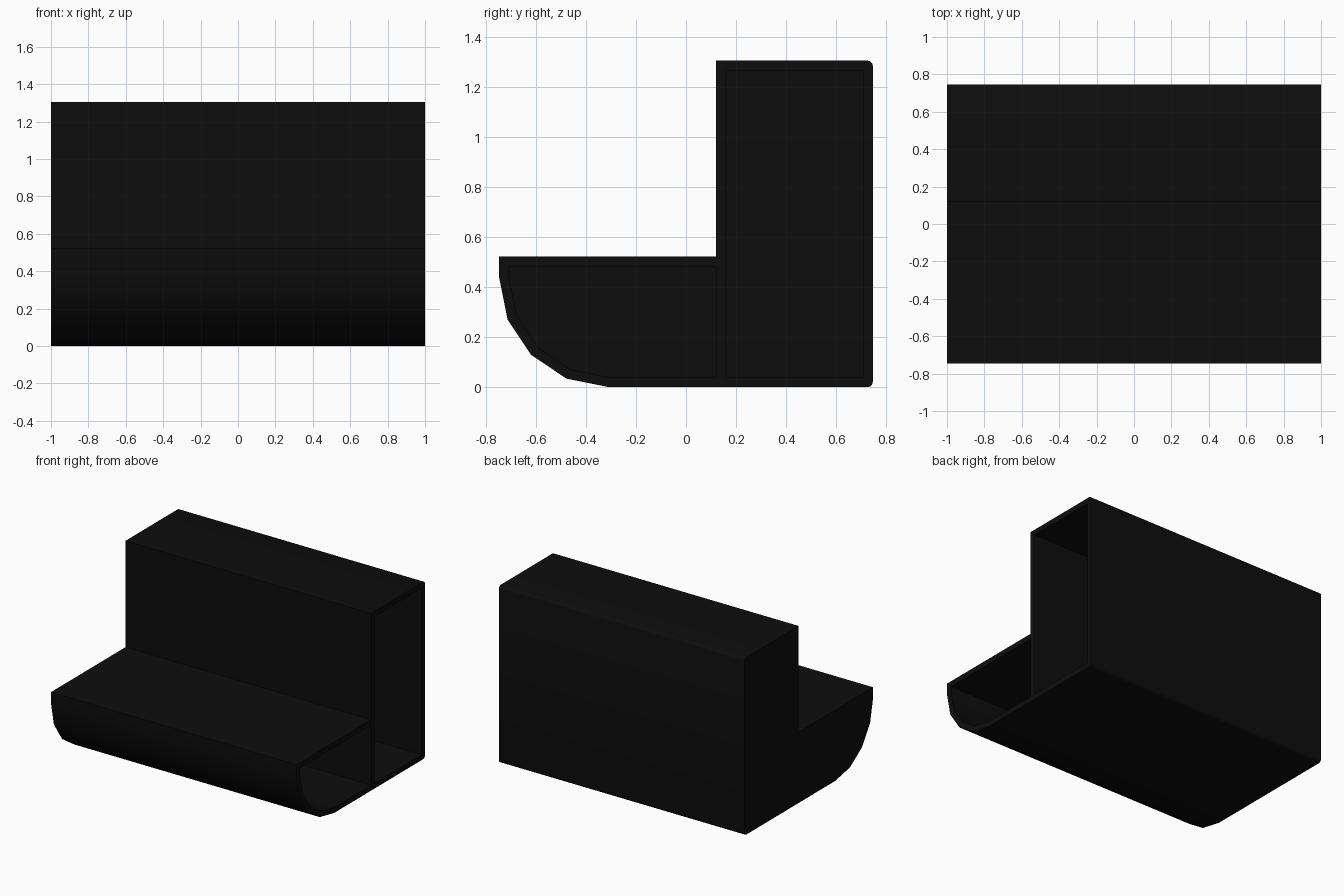
import bpy, bmesh, math

if "Cube" in bpy.data.objects:
    bpy.data.objects.remove(bpy.data.objects["Cube"])

T = 0.04                      # wall thickness
BACK, SPLIT, FRONT = 0.747, 0.12, -0.747
TOP, SHELF = 1.305, 0.522

black = bpy.data.materials.new("matte black")
black.diffuse_color = (0.004, 0.004, 0.004, 1)
black.use_nodes = True
black.node_tree.nodes["Principled BSDF"].inputs["Base Color"].default_value = black.diffuse_color


def extrude_profile(name, points, x0, x1):
    """Solid made by sweeping a (y, z) outline along x."""
    bm = bmesh.new()
    face = bm.faces.new([bm.verts.new((x0, y, z)) for y, z in points])
    res = bmesh.ops.extrude_face_region(bm, geom=[face])
    verts = [g for g in res["geom"] if isinstance(g, bmesh.types.BMVert)]
    bmesh.ops.translate(bm, verts=verts, vec=(x1 - x0, 0, 0))
    bmesh.ops.recalc_face_normals(bm, faces=bm.faces[:])
    mesh = bpy.data.meshes.new(name)
    bm.to_mesh(mesh)
    bm.free()
    mesh.materials.append(black)
    obj = bpy.data.objects.new(name, mesh)
    bpy.context.collection.objects.link(obj)
    return obj


def curved_front(inset):
    """Quarter round from the shelf front down to the floor."""
    cy, cz, r = -0.31, 0.437, 0.437
    return [(cy - (r - inset) * math.cos(i * math.pi / 8),
             cz - (r - inset) * math.sin(i * math.pi / 8)) for i in range(5)]


def rounded_corner(cy, cz, r, start):
    return [(cy + r * math.cos(start + i * math.pi / 6),
             cz + r * math.sin(start + i * math.pi / 6)) for i in range(4)]


# Outer shell: low rounded front section and tall back section
r = 0.02
outline = ([(FRONT, SHELF)] + curved_front(0)
           + rounded_corner(BACK - r, r, r, -math.pi / 2)
           + rounded_corner(BACK - r, TOP - r, r, 0)
           + [(SPLIT, TOP), (SPLIT, SHELF)])
shell = extrude_profile("cabinet_shell", outline, -1, 1)

# Two compartments, open on the right end and closed on the left
low = ([(FRONT + T, SHELF - T)] + curved_front(T)
       + [(SPLIT, T), (SPLIT, SHELF - T)])
tall = [(SPLIT + T, T), (BACK - T, T), (BACK - T, TOP - T), (SPLIT + T, TOP - T)]
cutters = [extrude_profile("low_compartment_cutter", low, -1 + T, 1.1),
           extrude_profile("tall_compartment_cutter", tall, -1 + T, 1.1)]

bpy.context.view_layer.objects.active = shell
for cutter in cutters:
    mod = shell.modifiers.new("hollow", "BOOLEAN")
    mod.operation, mod.solver, mod.object = "DIFFERENCE", "EXACT", cutter
    bpy.ops.object.modifier_apply(modifier=mod.name)
    bpy.data.objects.remove(cutter)

# Smooth the curved front, keep the box edges sharp
shell.select_set(True)
bpy.ops.object.shade_smooth_by_angle(angle=math.radians(35))
